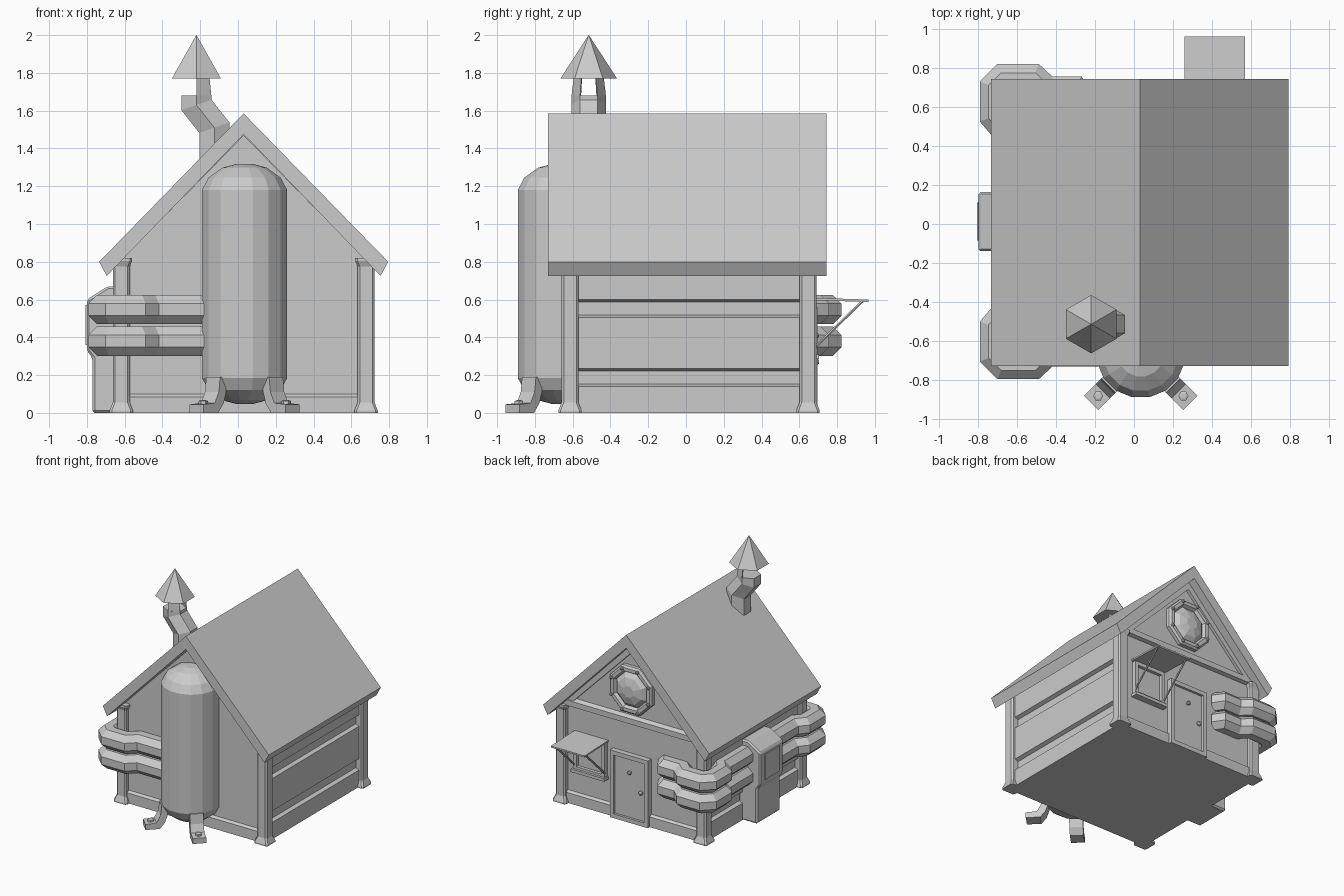
import bpy, bmesh, math
from mathutils import Vector, Matrix

if "Cube" in bpy.data.objects:
    bpy.data.objects.remove(bpy.data.objects["Cube"])

grey = bpy.data.materials.new("plain grey")
grey.use_nodes = True
grey.diffuse_color = (0.6, 0.6, 0.6, 1)
grey.node_tree.nodes["Principled BSDF"].inputs["Base Color"].default_value = grey.diffuse_color

CX = 0.03  # middle line of the house


def finish(name, bm):
    bmesh.ops.recalc_face_normals(bm, faces=bm.faces)
    mesh = bpy.data.meshes.new(name)
    bm.to_mesh(mesh)
    bm.free()
    mesh.materials.append(grey)
    ob = bpy.data.objects.new(name, mesh)
    bpy.context.collection.objects.link(ob)
    return ob


def loft(name, rings, closed=False):
    """Skin a list of equal point rings and cap the ends."""
    bm = bmesh.new()
    loops = [[bm.verts.new(p) for p in ring] for ring in rings]
    n = len(loops[0])
    pairs = list(zip(loops, loops[1:]))
    if closed:
        pairs.append((loops[-1], loops[0]))
    for a, b in pairs:
        for i in range(n):
            j = (i + 1) % n
            bm.faces.new((a[i], a[j], b[j], b[i]))
    if not closed:
        bm.faces.new(loops[0])
        bm.faces.new(loops[-1])
    return finish(name, bm)


def prism(name, profile, y0, y1):
    """Extrude an x-z profile along y."""
    return loft(name, [[(x, y, z) for x, z in profile] for y in (y0, y1)])


def box(name, x0, x1, y0, y1, z0, z1):
    return prism(name, [(x0, z0), (x1, z0), (x1, z1), (x0, z1)], y0, y1)


def bevel(ob, width):
    mod = ob.modifiers.new("chamfer", "BEVEL")
    mod.width, mod.segments = width, 1
    return ob


def sweep(name, path, r, n, up):
    """Round section with n sides along a flat path, mitred at the corners."""
    path, up = [Vector(p) for p in path], Vector(up)
    rings = []
    for i, p in enumerate(path):
        a = (p - path[i - 1]).normalized() if i else None
        b = (path[i + 1] - p).normalized() if i < len(path) - 1 else None
        a, b = a or b, b or a
        t = (a + b).normalized()
        side = t.cross(up) / t.dot(a)
        ring = []
        for k in range(n):
            q = 2 * math.pi * (k + (0.5 if n == 8 else 0)) / n
            ring.append(p + (up * math.cos(q) + side * math.sin(q)) * r)
        rings.append(ring)
    return loft(name, rings)


def lathe(name, profile, n, place, turn=0.0):
    """Spin (radius, height) points round z, then place with a matrix."""
    rings = [[place @ Vector((r * math.cos(turn + 2 * math.pi * k / n),
                              r * math.sin(turn + 2 * math.pi * k / n), z))
              for k in range(n)] for r, z in profile]
    return loft(name, rings)


def at(x, y, z):
    return Matrix.Translation((x, y, z))


def on_back(x, y, z):
    return at(x, y, z) @ Matrix.Rotation(-math.pi / 2, 4, "X")


# House body: side walls carry two chamfered horizontal grooves
right = [(0.665, 0)]
for low, high in ((0.14, 0.235), (0.505, 0.6)):
    right += [(0.665, low), (0.635, low + 0.012), (0.635, high - 0.012), (0.665, high)]
right += [(0.665, 0.79), (0, 1.47)]
profile = right + [(-x, z) for x, z in reversed(right[:-1])]
prism("house_body", [(CX + x, z) for x, z in profile], -0.62, 0.65)

# Roof
half_roof = [(0.765, 0.80), (0.725, 0.725), (0, 1.475)]
roof = [(0, 1.585)] + half_roof + [(-x, z) for x, z in reversed(half_roof[:-1])]
prism("roof", [(CX + x, z) for x, z in roof], -0.73, 0.745)

# Corner posts with flared foot and head
for sx, sy, label in ((-1, -1, "front_right"), (1, -1, "front_left"),
                      (-1, 1, "back_right"), (1, 1, "back_left")):
    px, py = CX + sx * 0.648, 0.016 + sy * 0.63
    rings = []
    for h, z in ((0.062, 0), (0.062, 0.012), (0.045, 0.055), (0.045, 0.775), (0.058, 0.805), (0.058, 0.82)):
        c = h - 0.012
        rings.append([(px + x, py + y, z) for x, y in
                      ((h, -c), (h, c), (c, h), (-c, h), (-h, c), (-h, -c), (-c, -h), (c, -h))])
    loft(label + "_post", rings)

# Plinths, gable beam and gable rafters
for y, s, label in ((-0.62, -1, "front"), (0.65, 1, "back")):
    rings = [[(x, y - s * 0.02, 0), (x, y + s * 0.02, 0), (x, y + s * 0.02, 0.085), (x, y - s * 0.02, 0.115)]
             for x in (CX - 0.61, CX + 0.61)]
    loft(label + "_plinth", rings)
loft("back_gable_beam", [[(x, 0.63, 0.80), (x, 0.68, 0.815), (x, 0.68, 0.86), (x, 0.63, 0.89)]
                         for x in (CX - 0.62, CX + 0.62)])
for s, label in ((-1, "right"), (1, "left")):
    prism("back_rafter_" + label,
          [(CX, 1.48), (CX + s * 0.66, 0.80), (CX + s * 0.60, 0.80), (CX, 1.41)], 0.63, 0.675)

# Tank standing against the front wall
dome = [(0.23, 0), (0.195, 0.065), (0.12, 0.118), (0.045, 0.138)]
tank = [(r, 0.185 - h) for r, h in reversed(dome)] + [(r, 1.18 + h) for r, h in dome]
TX, TY = 0.035, -0.665
lathe("tank", tank, 16, at(TX, TY, 0), math.pi / 16)

# Tank legs with bolted feet
for s, label in ((-1, "right"), (1, "left")):
    out = Vector((s, -1, 0)).normalized()
    across = Vector((s, 1, 0)).normalized() * 0.052
    centre = Vector((TX, TY, 0))
    leg = [(0.19, 0.19), (0.235, 0.19), (0.245, 0.11), (0.275, 0.052), (0.36, 0.045),
           (0.36, 0), (0.25, 0), (0.21, 0.05), (0.19, 0.11)]
    loft("tank_leg_" + label,
         [[centre + out * r + across * k + Vector((0, 0, z)) for r, z in leg] for k in (-1, 1)])
    lathe("foot_bolt_" + label, [(0.026, 0), (0.026, 0.018), (0.015, 0.022)], 6,
          Matrix.Translation(centre + out * 0.31 + Vector((0, 0, 0.045))))

# Twin pipes bulging round both corners of the right side
front_run = [(0.0, -0.655), (-0.45, -0.655), (-0.52, -0.72), (-0.67, -0.72),
             (-0.715, -0.675), (-0.715, -0.53), (-0.655, -0.46), (-0.655, 0)]
back_run = [(-0.655, 0), (-0.655, 0.485), (-0.715, 0.555), (-0.715, 0.70),
            (-0.67, 0.745), (-0.52, 0.745), (-0.45, 0.68), (-0.31, 0.68), (-0.27, 0.62)]
for z, label in ((0.38, "lower"), (0.547, "upper")):
    for run, where in ((front_run, "front"), (back_run, "back")):
        sweep(f"{label}_{where}_pipe", [(x, y, z) for x, y in run], 0.084, 8, (0, 0, 1))

# Control box on the right side with a raised panel
cabinet = [(-0.6, 0), (-0.77, 0), (-0.77, 0.29), (-0.80, 0.33), (-0.80, 0.60), (-0.69, 0.67), (-0.6, 0.67)]
bevel(prism("control_box", cabinet, -0.14, 0.165), 0.012)
box("control_panel", -0.808, -0.79, -0.085, 0.11, 0.36, 0.57)

# Bent chimney, its half-open collar and the pointed hood
CHX, CHY = -0.22, -0.515
sweep("chimney", [(-0.125, CHY, 1.2), (-0.125, CHY, 1.51), (CHX, CHY, 1.63), (CHX, CHY, 1.68)],
      0.092, 6, (0, 1, 0))
for a, label in ((-90, "front"), (30, "back")):
    rings = []
    for r, z in ((0.092, 1.67), (0.078, 1.79)):
        pts = []
        for rr, q in ((r, a), (r, a + 60), (r - 0.01, a + 60), (r - 0.01, a)):
            q = math.radians(q)
            pts.append((CHX + rr * math.cos(q), CHY + rr * math.sin(q), z))
        rings.append(pts)
    loft("collar_plate_" + label, rings)
lathe("chimney_hood", [(0.15, 1.77), (0.001, 2.0), (0.001, 1.94), (0.135, 1.77)], 6,
      at(CHX, CHY, 0), math.pi / 2)

# Round gable window with rim, bolts and faceted glass
PZ = 1.1
lathe("gable_window_rim", [(0.21, -0.02), (0.21, 0.03), (0.195, 0.045), (0.165, 0.045), (0.15, 0.02)], 8,
      on_back(CX, 0.65, PZ), math.pi / 8)
lathe("gable_window_glass", [(0.155, 0.015), (0.115, 0.05), (0.05, 0.068)], 8,
      on_back(CX, 0.65, PZ), math.pi / 8)
for k in range(8):
    q = math.pi / 8 + k * math.pi / 4
    lathe(f"rim_bolt_{k + 1}", [(0.014, 0.03), (0.014, 0.055), (0.007, 0.06)], 6,
          on_back(CX + 0.185 * math.cos(q), 0.65, PZ + 0.185 * math.sin(q)))


def frame(name, x0, x1, z0, z1, w, y0, y1):
    """Rectangular frame standing proud of the back wall."""
    outer = [(x0, z0), (x1, z0), (x1, z1), (x0, z1)]
    inner = [(x0 + w, z0 + w), (x1 - w, z0 + w), (x1 - w, z1 - w), (x0 + w, z1 - w)]
    rings = [[(x, y, z) for x, z in pts] for pts, y in
             ((outer, y0), (outer, y1), (inner, y1), (inner, y0))]
    return loft(name, rings, closed=True)


# Door
frame("door_frame", -0.135, 0.215, 0, 0.56, 0.035, 0.64, 0.695)
box("door", -0.105, 0.185, 0.64, 0.675, 0.0, 0.53)
for x, z, r, label in ((-0.065, 0.27, 0.018, "door_knob"), (0.04, 0.41, 0.016, "door_peephole")):
    lathe(label, [(r * 0.6, 0), (r, 0.012), (r, 0.024), (r * 0.5, 0.034)], 8, on_back(x, 0.67, z))

# Serving window, awning and its struts
frame("window_frame", 0.27, 0.56, 0.3, 0.59, 0.03, 0.64, 0.685)
box("window_pane", 0.29, 0.54, 0.64, 0.658, 0.32, 0.57)
box("window_sill", 0.26, 0.57, 0.64, 0.705, 0.285, 0.31)
loft("awning", [[(x, 0.65, 0.597), (x, 0.965, 0.587), (x, 0.965, 0.6), (x, 0.65, 0.61)] for x in (0.26, 0.57)])
for x, label in ((0.275, "right"), (0.555, "left")):
    sweep("awning_strut_" + label, [(x, 0.935, 0.592), (x, 0.67, 0.335)], 0.008, 6, (1, 0, 0))
